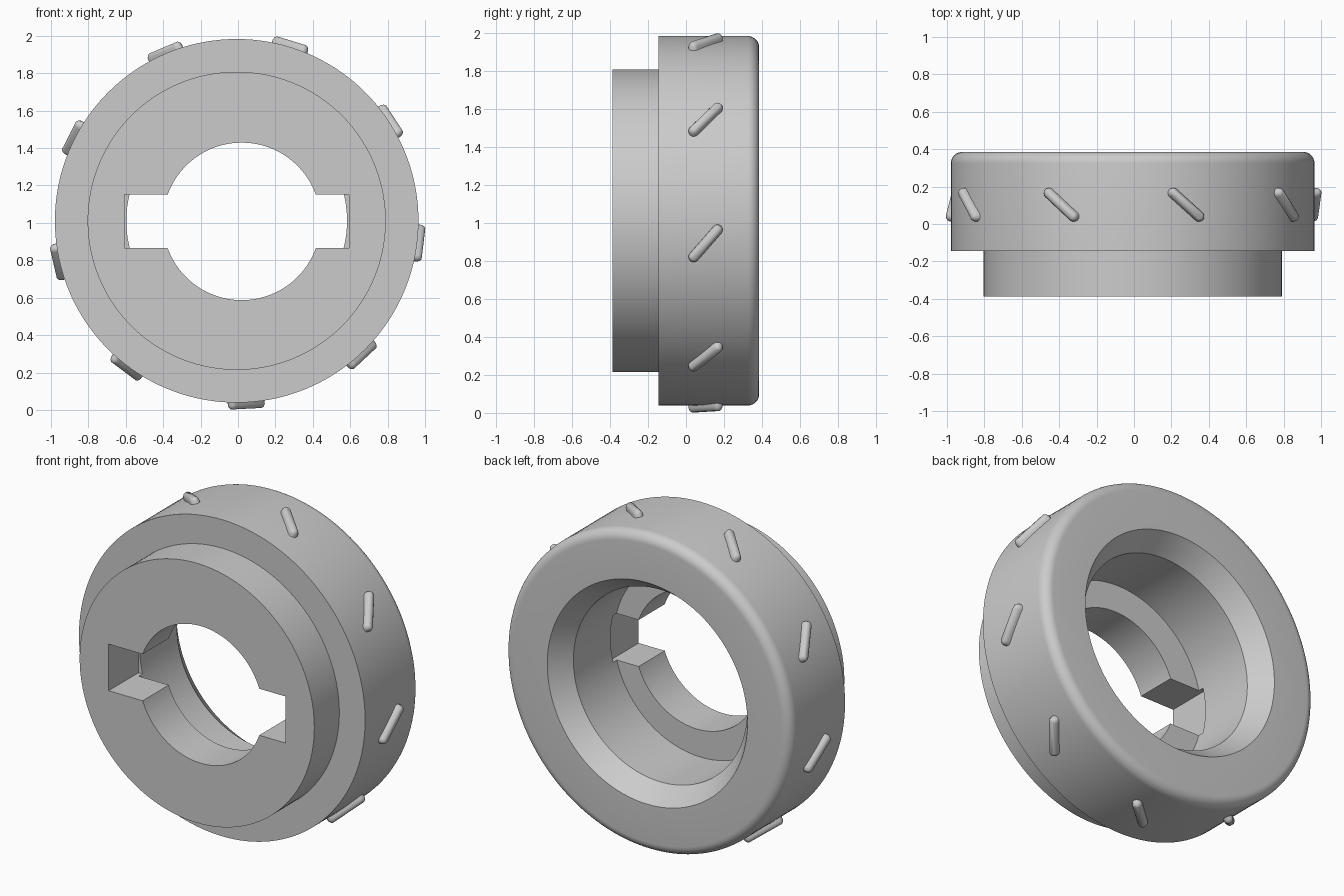
import bpy, bmesh
from math import sin, cos, pi, radians
from mathutils import Matrix, Vector

if "Cube" in bpy.data.objects:
    bpy.data.objects.remove(bpy.data.objects["Cube"])

CENTRE = Vector((-0.007, 0, 1.011))
SEGMENTS = 144

grey = bpy.data.materials.new("plain grey")
grey.use_nodes = True
GREY = (0.6, 0.6, 0.6, 1)
grey.diffuse_color = GREY
grey.node_tree.nodes["Principled BSDF"].inputs["Base Color"].default_value = GREY


def make(name, bm):
    bmesh.ops.recalc_face_normals(bm, faces=bm.faces)
    mesh = bpy.data.meshes.new(name)
    bm.to_mesh(mesh)
    bm.free()
    mesh.materials.append(grey)
    obj = bpy.data.objects.new(name, mesh)
    bpy.context.collection.objects.link(obj)
    return obj


def smooth(obj, angle=30):
    bpy.ops.object.select_all(action='DESELECT')
    obj.select_set(True)
    bpy.context.view_layer.objects.active = obj
    bpy.ops.object.shade_smooth_by_angle(angle=radians(angle))


def lathe(name, profile):
    """Spin a (radius, y) profile around the y axis."""
    bm = bmesh.new()
    verts = [bm.verts.new((r, y, 0)) for r, y in profile]
    edges = [bm.edges.new(pair) for pair in zip(verts, verts[1:])]
    bmesh.ops.spin(bm, geom=verts + edges, cent=(0, 0, 0), axis=(0, 1, 0),
                   angle=2 * pi, steps=SEGMENTS)
    bmesh.ops.remove_doubles(bm, verts=bm.verts, dist=1e-5)
    obj = make(name, bm)
    obj.data.transform(Matrix.Translation(CENTRE))
    return obj


# Stepped body: front boss, wide rim with rounded back edge, chamfered recess
fillet = [(0.912 + 0.06 * cos(a), 0.325 + 0.06 * sin(a))
          for a in (i * pi / 16 for i in range(9))]
body = lathe("ring_body", [(0, -0.388), (0.797, -0.388), (0.797, -0.145),
                           (0.972, -0.145)] + fillet +
             [(0.68, 0.385), (0.59, 0.26), (0.59, -0.135), (0, -0.135)])

# Cutters: round bore and a wide crossing keyway
bm = bmesh.new()
bmesh.ops.create_cone(bm, cap_ends=True, segments=SEGMENTS, radius1=0.421,
                      radius2=0.421, depth=0.6,
                      matrix=Matrix.Translation((0.02, -0.4, 1.008))
                      @ Matrix.Rotation(pi / 2, 4, 'X'))
bore = make("bore_cutter", bm)
bm = bmesh.new()
bmesh.ops.create_cube(bm, size=1, matrix=Matrix.Translation((-0.007, -0.4, 1.008))
                      @ Matrix.Diagonal((1.2, 0.6, 0.286, 1)))
keyway = make("keyway_cutter", bm)

for cutter in (bore, keyway):
    cutter.hide_render = True
    mod = body.modifiers.new("cut", 'BOOLEAN')
    mod.operation = 'DIFFERENCE'
    mod.solver = 'EXACT'
    mod.object = cutter
    bpy.context.view_layer.objects.active = body
    bpy.ops.object.modifier_apply(modifier=mod.name)
    bpy.data.objects.remove(cutter)
smooth(body)


# Slanted grip ribs: rounded bars with a narrower top
def grip_rib(index):
    half, radius = 0.095, 0.029
    bm = bmesh.new()
    rings = []
    for height, inset in ((0.93, 0), (0.985, 0.002), (0.998, 0.008), (1.006, 0.018)):
        r = radius - inset
        ring = []
        for end in (1, -1):
            for i in range(9):
                a = i * pi / 8 - pi / 2
                ring.append(bm.verts.new((end * (half + r * cos(a)), end * r * sin(a), height)))
        rings.append(ring)
    for low, high in zip(rings, rings[1:]):
        for i in range(len(low)):
            j = (i + 1) % len(low)
            bm.faces.new((low[i], low[j], high[j], high[i]))
    bm.faces.new(rings[-1])
    bm.faces.new(rings[0][::-1])
    rib = make(f"grip_rib_{index + 1}", bm)
    # Slant across the rim, then swing around the axis
    around = radians(33 + 40 * index)
    rib.data.transform(Matrix.Translation(CENTRE + Vector((0, 0.103, 0)))
                       @ Matrix.Rotation(pi / 2 - around, 4, 'Y')
                       @ Matrix.Rotation(radians(139), 4, 'Z'))
    smooth(rib, 40)


for n in range(9):
    grip_rib(n)
